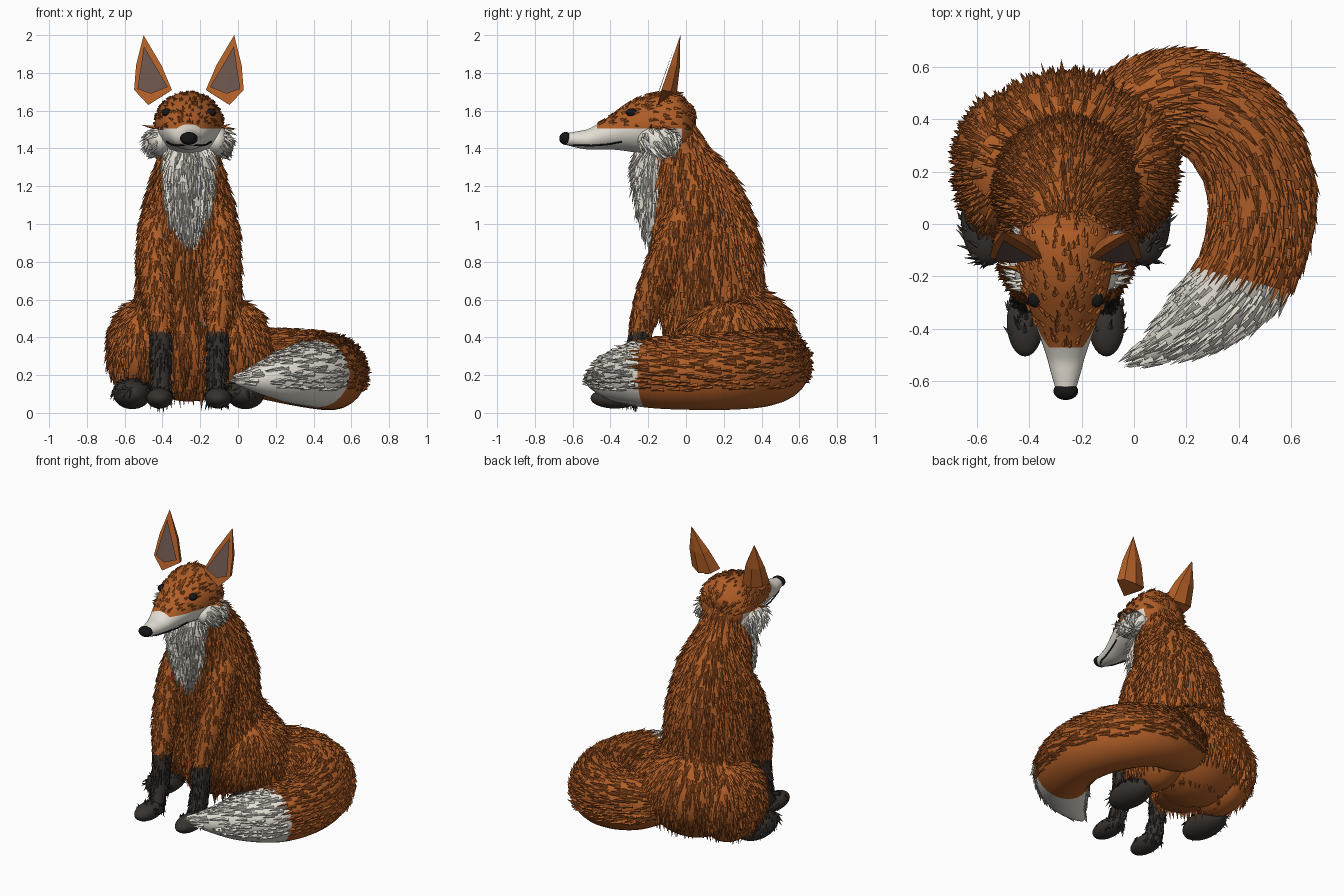
import bpy, bmesh, math, random
from mathutils import Vector, Matrix

if "Cube" in bpy.data.objects:
    bpy.data.objects.remove(bpy.data.objects["Cube"])

random.seed(4)
CX = -0.26  # body centre line


def material(name, rgb):
    m = bpy.data.materials.new(name)
    m.diffuse_color = (*rgb, 1)
    m.use_nodes = True
    m.node_tree.nodes["Principled BSDF"].inputs["Base Color"].default_value = m.diffuse_color
    return m


MATS = [material("rust", (0.43, 0.11, 0.02)), material("cream", (0.78, 0.74, 0.66)),
        material("charcoal", (0.04, 0.033, 0.028)), material("inner_ear", (0.14, 0.085, 0.07)),
        material("black", (0.008, 0.008, 0.008))]
RUST, CREAM, DARK, INNER, BLACK = range(5)


def to_object(name, bm, smooth=True):
    me = bpy.data.meshes.new(name)
    for f in bm.faces:
        f.smooth = smooth
    bm.to_mesh(me)
    bm.free()
    for m in MATS:
        me.materials.append(m)
    ob = bpy.data.objects.new(name, me)
    bpy.context.collection.objects.link(ob)
    return ob


def part(name, bm, colour, cuts=(), fur=None):
    """Colour a form along clean cut planes and cover it with fur."""
    for co, no in cuts:
        bmesh.ops.bisect_plane(bm, geom=bm.verts[:] + bm.edges[:] + bm.faces[:],
                               plane_co=co, plane_no=no)
    bmesh.ops.recalc_face_normals(bm, faces=bm.faces[:])
    pick = colour if callable(colour) else (lambda p: colour)
    for f in bm.faces:
        f.material_index = pick(f.calc_center_median())
    if fur:
        add_fur(name + "_fur", bm, pick, **fur)
    return to_object(name, bm)


def add_fur(name, bm, pick, flow=lambda p: Vector((0, 0, -1)), length=0.075, radius=0.011,
            density=1000, lift=0.28, keep=lambda p, n: n.z > -0.5):
    """Scatter four-sided pointed tufts that lie along the flow direction."""
    src = bm.copy()
    bmesh.ops.triangulate(src, faces=src.faces[:])
    out = bmesh.new()
    for f in src.faces:
        a, b, c = (v.co for v in f.verts)
        for _ in range(int(f.calc_area() * density + random.random())):
            u, v = random.random(), random.random()
            if u + v > 1:
                u, v = 1 - u, 1 - v
            p, n = a + (b - a) * u + (c - a) * v, f.normal
            if not keep(p, n):
                continue
            d = flow(p)
            d = d - n * d.dot(n)
            if d.length < 0.05:
                d = n.orthogonal()
            d = (d.normalized() + n * lift * random.uniform(0.6, 1.3)).normalized()
            s = d.cross(n).normalized()
            w = s.cross(d)
            r = radius * random.uniform(0.8, 1.2)
            base = [out.verts.new(p + s * x * r + w * y * r)
                    for x, y in ((1, 0), (0, 1), (-1, 0), (0, -1))]
            tip = out.verts.new(p + d * length * random.uniform(0.75, 1.2))
            for i in range(4):
                out.faces.new((base[i], base[(i + 1) % 4], tip)).material_index = pick(p)
    src.free()
    to_object(name, out, False)


def ellipsoid(centre, radii):
    bm = bmesh.new()
    m = Matrix.Translation(centre) @ Matrix.Diagonal((*radii, 1))
    bmesh.ops.create_uvsphere(bm, u_segments=28, v_segments=18, radius=1, matrix=m)
    return bm


def spline(rows, steps=5):
    """Smooth the rows (x, y, z, radius a, radius b) with a Catmull-Rom curve."""
    rows = [r if len(r) == 5 else (*r, r[3]) for r in rows]
    pad, out = [rows[0]] + rows + [rows[-1]], []
    for i in range(1, len(pad) - 2):
        for k in range(steps):
            t = k / steps
            out.append([0.5 * (2 * b + (c - a) * t + (2 * a - 5 * b + 4 * c - d) * t * t
                               + (3 * b - a - 3 * c + d) * t ** 3)
                        for a, b, c, d in zip(*pad[i - 1:i + 3])])
    return out + [list(rows[-1])]


def loft(rows, ref, sides=26):
    rows, bm, rings = spline(rows), bmesh.new(), []
    for i, row in enumerate(rows):
        p = Vector(row[:3])
        t = Vector(rows[min(i + 1, len(rows) - 1)][:3]) - Vector(rows[max(i - 1, 0)][:3])
        a = t.cross(Vector(ref)).normalized()
        b = a.cross(t).normalized()
        rings.append([bm.verts.new(p + a * math.cos(q) * row[3] + b * math.sin(q) * row[4])
                      for q in (2 * math.pi * k / sides for k in range(sides))])
    for lo, hi in zip(rings, rings[1:]):
        for k in range(sides):
            bm.faces.new((lo[k], lo[(k + 1) % sides], hi[(k + 1) % sides], hi[k]))
    bm.faces.new(rings[0])
    bm.faces.new(rings[-1])
    return bm


# Torso, chest bib and hips
torso = [(0, .2, .12, .2, .2), (0, .18, .3, .26, .27), (0, .15, .5, .27, .27), (0, .13, .7, .265, .27),
         (0, .1, .9, .255, .28), (0, .06, 1.1, .225, .24), (0, .0, 1.25, .18, .2),
         (0, -.05, 1.38, .145, .15), (0, -.08, 1.5, .13, .12)]
shift = lambda rows, s=1: [(CX + s * r[0], *r[1:]) for r in rows]
part("torso", loft(shift(torso), (0, 1, 0)), RUST, fur=dict(length=.09))
bib = [(0, -.13, 1.42, .12, .09), (0, -.19, 1.3, .125, .08), (0, -.19, 1.15, .115, .065),
       (0, -.18, 1.02, .09, .05), (0, -.16, .92, .05, .03)]
part("chest_bib", loft(shift(bib), (0, 1, 0)), CREAM, fur=dict(length=.1, density=1300))
part("hips", ellipsoid((CX, .25, .37), (.35, .33, .31)), RUST, fur=dict(length=.085))

# Head and muzzle in one form, cream below the cheek line and at the muzzle tip
head = [(0, -.64, 1.45, .035, .03), (0, -.57, 1.447, .056, .045), (0, -.5, 1.45, .075, .058),
        (0, -.4, 1.475, .11, .085), (0, -.3, 1.5, .145, .125), (0, -.2, 1.52, .172, .16),
        (0, -.1, 1.525, .182, .175), (0, -.02, 1.525, .165, .16), (0, .03, 1.53, .1, .1),
        (0, .04, 1.53, .03, .03)]
face = lambda p: CREAM if (p.z < 1.505 and p.y < -.02) or p.y < -.47 else RUST
part("head", loft(shift(head), (0, 0, 1)), face,
     cuts=[((0, 0, 1.505), (0, 0, 1)), ((0, -.47, 0), (0, 1, 0)), ((0, -.02, 0), (0, 1, 0))],
     fur=dict(length=.035, radius=.009, density=900, flow=lambda p: Vector((0, 1, -.3)),
              keep=lambda p, n: p.z > 1.51 and p.y > -.47))
part("nose", ellipsoid((CX, -.637, 1.453), (.047, .034, .034)), BLACK)

# Mouth line
crv = bpy.data.curves.new("mouth_line", "CURVE")
crv.dimensions, crv.bevel_depth, crv.bevel_resolution = "3D", .005, 1
half = [(.118, -.34, 1.435), (.092, -.42, 1.42), (.066, -.5, 1.415), (.042, -.58, 1.417)]
line = [(-x, y, z) for x, y, z in half] + [(0, -.637, 1.422)] + half[::-1]
sp = crv.splines.new("POLY")
sp.points.add(len(line) - 1)
for pt, (x, y, z) in zip(sp.points, line):
    pt.co = (CX + x, y, z, 1)
crv.materials.append(MATS[BLACK])
bpy.context.collection.objects.link(bpy.data.objects.new("mouth_line", crv))


def ear(s, side):
    pt = lambda x, y, z: Vector((CX + s * x, y, z))
    tip = pt(.24, -.03, 2.0)
    rim = [pt(.09, -.13, 1.71), pt(.215, -.15, 1.63), pt(.29, -.13, 1.71),
           pt(.27, -.08, 1.70), pt(.2, -.05, 1.68), pt(.12, -.07, 1.69)]
    bm = bmesh.new()
    top, base = bm.verts.new(tip), [bm.verts.new(p) for p in rim]
    # curved back: a bulged middle ring between rim and tip
    mid = [bm.verts.new(p.lerp(tip, .45) + (Vector((s * .012 * (1 if i in (2, 3) else -1 if i in (0, 5) else 0),
           .008 if i > 2 else 0, 0)))) for i, p in enumerate(rim)]
    for i in range(6):
        j = (i + 1) % 6
        bm.faces.new((base[i], base[j], mid[j], mid[i]))
        bm.faces.new((mid[i], mid[j], top))
    bm.faces.new(base)
    part(side + "_ear", bm, RUST)
    bpy.data.objects[side + "_ear"].data.shade_flat()
    # dark inner panel just in front of the ear
    bm = bmesh.new()
    vs = [bm.verts.new(pt(*c)) for c in ((.238, -.061, 1.94), (.112, -.137, 1.725),
                                         (.2, -.149, 1.69), (.272, -.137, 1.715))]
    bm.faces.new((vs[0], vs[1], vs[2]))
    bm.faces.new((vs[0], vs[2], vs[3]))
    part(side + "_inner_ear", bm, INNER)
    bpy.data.objects[side + "_inner_ear"].data.shade_flat()


# Paired parts
leg = [(.15, -.31, .06, .048), (.15, -.265, .22, .05), (.15, -.24, .43, .055), (.165, -.19, .6, .075),
       (.175, -.11, .8, .09), (.165, -.03, 1.0, .09), (.14, .02, 1.12, .05)]
for s, side in ((-1, "left"), (1, "right")):
    at = lambda x, y, z: (CX + s * x, y, z)
    ear(s, side)
    part(side + "_eye", ellipsoid(at(.118, -.288, 1.59), (.026, .03, .022)), BLACK)
    part(side + "_cheek", ellipsoid(at(.15, -.14, 1.44), (.065, .115, .08)),
         lambda p: CREAM if p.z < 1.505 else RUST, cuts=[((0, 0, 1.505), (0, 0, 1))],
         fur=dict(length=.07, density=1500, lift=.5,
                  flow=lambda p, s=s: Vector((s * .6, .35, -.7)),
                  keep=lambda p, n, s=s: n.x * s > .2))
    part(side + "_front_leg", loft(shift(leg, s), (0, 1, 0), 18),
         lambda p: DARK if p.z < .43 else RUST, cuts=[((0, 0, .43), (0, 0, 1))],
         fur=dict(length=.055, radius=.009, density=1200))
    part(side + "_front_paw", ellipsoid(at(.155, -.375, .078), (.07, .13, .055)), DARK,
         fur=dict(length=.04, radius=.008, density=900, flow=lambda p: Vector((0, .6, -.5)),
                  keep=lambda p, n: n.z > -.1 and p.y > -.42))
    part(side + "_thigh", ellipsoid(at(.25, .22, .33), (.175, .27, .26)), RUST, fur=dict(length=.075))
    part(side + "_hind_paw", ellipsoid(at(.3, .02, .1), (.1, .18, .08)), DARK,
         fur=dict(length=.05, radius=.009, density=900, flow=lambda p: Vector((0, .4, -.6)),
                  keep=lambda p, n: n.z > -.1))

# Tail curling round the right side to the front, cream at the tip
tail = [(-.14, .38, .3, .13), (.03, .45, .27, .175), (.2, .47, .25, .19), (.36, .39, .23, .2),
        (.465, .22, .215, .2), (.485, .02, .21, .195), (.42, -.19, .205, .18), (.25, -.36, .19, .135),
        (.1, -.46, .175, .07), (-.01, -.515, .17, .018)]
path = [Vector(r[:3]) for r in spline(tail)]


def along_tail(p):
    i = min(range(len(path) - 1), key=lambda k: (path[k] - p).length_squared)
    return path[i + 1] - path[max(i - 1, 0)]


edge, lean = Vector((.41, -.21, 0)), Vector((-.25, -.97, 0))
part("tail", loft(tail, (0, 0, 1)), lambda p: CREAM if (p - edge).dot(lean) > 0 else RUST,
     cuts=[(edge, lean)],
     fur=dict(length=.075, density=800, lift=.22, flow=lambda p: along_tail(p).normalized()))
